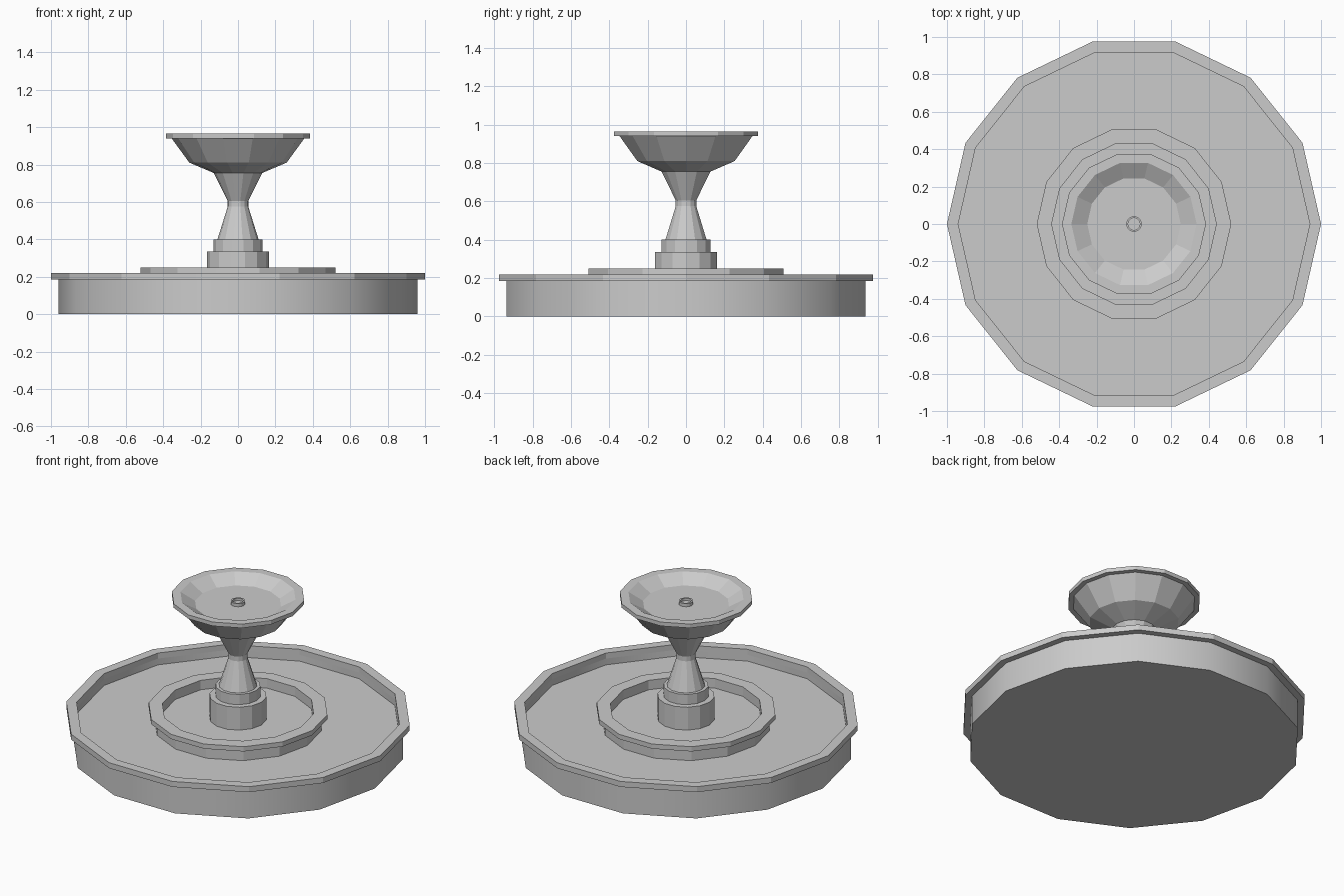
import bpy, bmesh, math

if "Cube" in bpy.data.objects:
    bpy.data.objects.remove(bpy.data.objects["Cube"])

SIDES = 14


def lathe(name, profile, smooth=False, ring=False):
    """Spin an (r, z) profile around z; r = 0 closes it at the axis, ring joins its ends."""
    bm = bmesh.new()
    loops = []
    for r, z in profile:
        if r == 0:
            loops.append([bm.verts.new((0, 0, z))] * SIDES)
        else:
            loops.append([bm.verts.new((r * math.cos(math.tau * i / SIDES),
                                        r * math.sin(math.tau * i / SIDES), z))
                          for i in range(SIDES)])
    pairs = list(zip(loops, loops[1:]))
    if ring:
        pairs.append((loops[-1], loops[0]))
    for a, b in pairs:
        for i in range(SIDES):
            j = (i + 1) % SIDES
            quad = list(dict.fromkeys((a[i], a[j], b[j], b[i])))
            bm.faces.new(quad)
    bmesh.ops.recalc_face_normals(bm, faces=bm.faces)
    mesh = bpy.data.meshes.new(name)
    bm.to_mesh(mesh)
    bm.free()
    obj = bpy.data.objects.new(name, mesh)
    bpy.context.collection.objects.link(obj)
    if smooth:
        bpy.ops.object.select_all(action='DESELECT')
        obj.select_set(True)
        bpy.context.view_layer.objects.active = obj
        bpy.ops.object.shade_smooth_by_angle(angle=math.radians(30))
    return obj


# Large lower basin: solid body up to the pool floor, with a wall and overhanging rim
lathe("lower_basin", [(0, 0), (0.96, 0), (0.96, 0.185), (0.94, 0.185),
                      (0.94, 0.145), (0, 0.145)], smooth=True)
lathe("lower_basin_rim", [(0.94, 0.185), (1.0, 0.185), (1.0, 0.22), (0.94, 0.22)], ring=True)

# Raised inner pool with its own lip
lathe("inner_pool", [(0.485, 0.145), (0.485, 0.22), (0.52, 0.22), (0.52, 0.25),
                     (0.44, 0.25), (0.44, 0.19), (0, 0.19)])

# Stepped pedestal
lathe("pedestal", [(0.165, 0.19), (0.165, 0.335), (0.13, 0.335),
                   (0.13, 0.40), (0.11, 0.40)])

# Waisted column
lathe("column", [(0.11, 0.40), (0.055, 0.575), (0.055, 0.605), (0.13, 0.755)])

# Upper bowl, outside and inside
lathe("upper_bowl", [(0, 0.755), (0.13, 0.755), (0.26, 0.81), (0.355, 0.94),
                     (0.385, 0.94), (0.385, 0.965), (0.335, 0.965),
                     (0.25, 0.915), (0, 0.915)])

# Small hollow water spout
lathe("spout", [(0.042, 0.915), (0.042, 0.935), (0.032, 0.935), (0.032, 0.92), (0, 0.92)])
